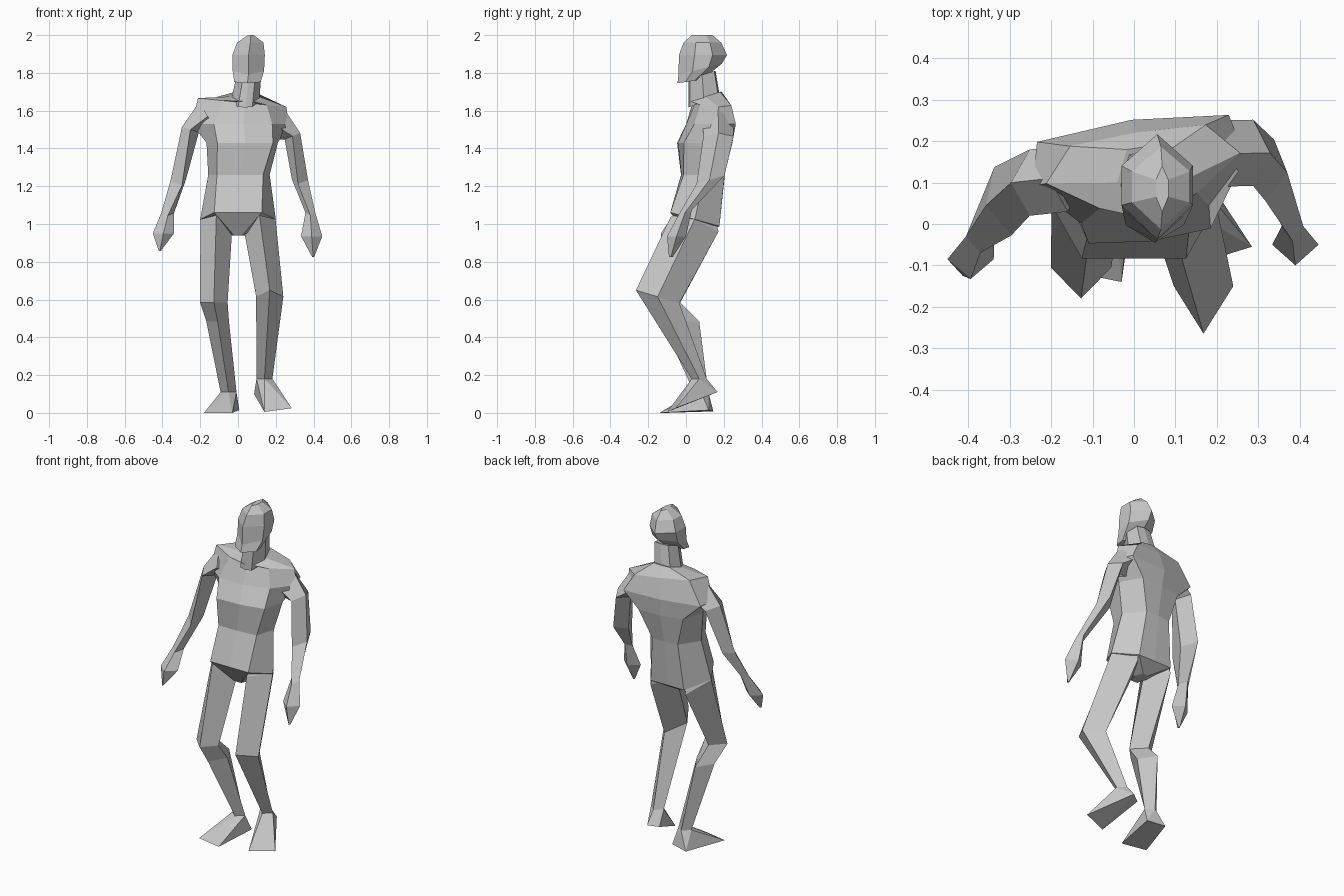
import bpy
import bmesh
from math import radians
from mathutils import Matrix, Vector

default_cube = bpy.data.objects.get("Cube")
if default_cube:
    bpy.data.objects.remove(default_cube, do_unlink=True)

# One plain grey for the whole figure
grey = bpy.data.materials.new("plain grey")
grey.use_nodes = True
tone = (0.58, 0.58, 0.58, 1)
grey.diffuse_color = tone
grey.node_tree.nodes["Principled BSDF"].inputs["Base Color"].default_value = tone

# Cross-section outlines in units of half width and half depth
DIAMOND = [(1, 0), (0, 1), (-1, 0), (0, -1)]
SKULL = [(1, -0.35), (1, 0.4), (0, 1), (-1, 0.4), (-1, -0.35), (0, -1)]


def trunk_outline(front, back, bulge=1.1):
    """Eight-sided outline: corner widths, and bulge along the middle line."""
    return [(1, 0), (back, 1), (0, bulge), (-back, 1),
            (-1, 0), (-front, -1), (0, -bulge), (front, -1)]


def section(outline, x, y, z, width, depth, turn=0, lean=0, pitch=0):
    """Ring of points; lean and pitch slope it along x and y."""
    spin = Matrix.Rotation(radians(turn), 3, "Z")
    ring = []
    for u, v in outline:
        p = spin @ Vector((u * width, v * depth, 0))
        p.z = lean * p.x + pitch * p.y
        ring.append(p + Vector((x, y, z)))
    return ring


def finish(name, bm):
    bmesh.ops.recalc_face_normals(bm, faces=bm.faces)
    mesh = bpy.data.meshes.new(name)
    bm.to_mesh(mesh)
    bm.free()
    mesh.materials.append(grey)
    part = bpy.data.objects.new(name, mesh)
    bpy.context.collection.objects.link(part)
    return part


def loft(name, rings):
    """Flat-faced skin through a row of rings, capped at both ends."""
    bm = bmesh.new()
    rows = [[bm.verts.new(p) for p in ring] for ring in rings]
    for low, high in zip(rows, rows[1:]):
        for i in range(len(low)):
            j = (i + 1) % len(low)
            bm.faces.new((low[i], low[j], high[j], high[i]))
    bm.faces.new(rows[0])
    bm.faces.new(rows[-1])
    return finish(name, bm)


def hull(name, points):
    bm = bmesh.new()
    for p in points:
        bm.verts.new(p)
    result = bmesh.ops.convex_hull(bm, input=bm.verts)
    bmesh.ops.delete(bm, geom=result["geom_interior"], context="VERTS")
    return finish(name, bm)


def limb(name, *rows):
    return loft(name, [section(DIAMOND, *row) for row in rows])


# Trunk, from crotch up to the base of the neck
pelvis = trunk_outline(0.63, 0.55, 1)
waist = trunk_outline(0.75, 0.5, 1.05)
chest = trunk_outline(0.78, 0.72)
shoulders = trunk_outline(0.6, 0.9, 1.2)
collar = trunk_outline(0.5, 0.7)
loft("torso", [
    section(pelvis, 0, 0.05, 0.94, 0.035, 0.05),
    section(pelvis, 0, 0.047, 1.025, 0.2, 0.13, pitch=-0.28),
    section(waist, 0.005, 0.09, 1.26, 0.163, 0.11, turn=3),
    section(chest, 0.022, 0.1, 1.43, 0.19, 0.13, turn=7),
    section(shoulders, 0.012, 0.127, 1.53, 0.26, 0.105, turn=8),
    section(collar, 0.022, 0.135, 1.643, 0.237, 0.08, turn=9, lean=-0.1),
    section(collar, 0.035, 0.1, 1.675, 0.075, 0.08, pitch=0.3),
])
loft("neck", [
    section(collar, 0.038, 0.095, 1.65, 0.075, 0.075, pitch=0.4),
    section(collar, 0.058, 0.085, 1.79, 0.065, 0.065, pitch=0.3),
])

# Head, pointed at the face and the back of the skull
loft("head", [
    section(SKULL, 0.05, 0.02, 1.755, 0.07, 0.065, pitch=0.15),
    section(SKULL, 0.055, 0.075, 1.82, 0.083, 0.115, pitch=0.25),
    section(SKULL, 0.056, 0.09, 1.895, 0.086, 0.127),
    section(SKULL, 0.065, 0.087, 1.96, 0.07, 0.1),
    section(SKULL, 0.068, 0.085, 2, 0.015, 0.055),
])

# Arms, growing out of the shoulders down to the wrist
limb("left_arm",
     (0.19, 0.17, 1.53, 0.05, 0.08, 0, 1.7),
     (0.288, 0.172, 1.465, 0.041, 0.08, 0, 0.4),
     (0.328, 0.13, 1.235, 0.043, 0.075, -8, 0, 0.3),
     (0.383, -0.005, 1.06, 0.026, 0.036, 0, 0, 0.4))
limb("right_arm",
     (-0.16, 0.11, 1.57, 0.045, 0.08, 0, -1.7),
     (-0.252, 0.1, 1.5, 0.045, 0.08, 0, -0.3),
     (-0.317, 0.055, 1.23, 0.042, 0.085, 14, 0, 0.3),
     (-0.372, -0.03, 1.06, 0.034, 0.04, 0, 0, 0.4))

# Hands widen at the knuckles and end in a point
limb("left_hand",
     (0.383, -0.005, 1.06, 0.026, 0.036, 0, 0, 0.4),
     (0.39, -0.05, 0.935, 0.056, 0.05),
     (0.398, -0.08, 0.825, 0.005, 0.01))
limb("right_hand",
     (-0.372, -0.03, 1.06, 0.034, 0.04, 0, 0, 0.4),
     (-0.395, -0.085, 0.95, 0.056, 0.048),
     (-0.414, -0.115, 0.857, 0.005, 0.01))

# Legs, from inside the pelvis to the ankle, left knee bent further forward
left_ankle = (0.14, 0.07, 0.18, 0.042, 0.04)
right_ankle = (-0.05, 0.08, 0.11, 0.042, 0.038)
limb("left_leg",
     (0.1, 0.06, 1.08, 0.05, 0.08),
     (0.115, 0.045, 0.998, 0.084, 0.127, 0, 0.3, -0.3),
     (0.168, -0.15, 0.615, 0.072, 0.115, 0, 0, -0.3),
     left_ankle)
limb("right_leg",
     (-0.1, 0.06, 1.08, 0.05, 0.08),
     (-0.115, 0.045, 0.998, 0.084, 0.127, 0, -0.3, -0.3),
     (-0.128, -0.105, 0.585, 0.073, 0.075),
     (-0.108, -0.03, 0.485, 0.06, 0.1),
     right_ankle)

# Feet: heel and toe corners wrapped together with the ankle
hull("left_foot", section(DIAMOND, *left_ankle) + [
    (0.085, 0.13, 0.1), (0.14, 0.167, 0.11),
    (0.14, -0.1, 0.005), (0.285, -0.055, 0.025)])
hull("right_foot", section(DIAMOND, *right_ankle) + [
    (0.007, 0.12, 0.015), (-0.1, 0.145, 0.008),
    (-0.18, -0.11, 0), (-0.03, -0.14, 0)])
